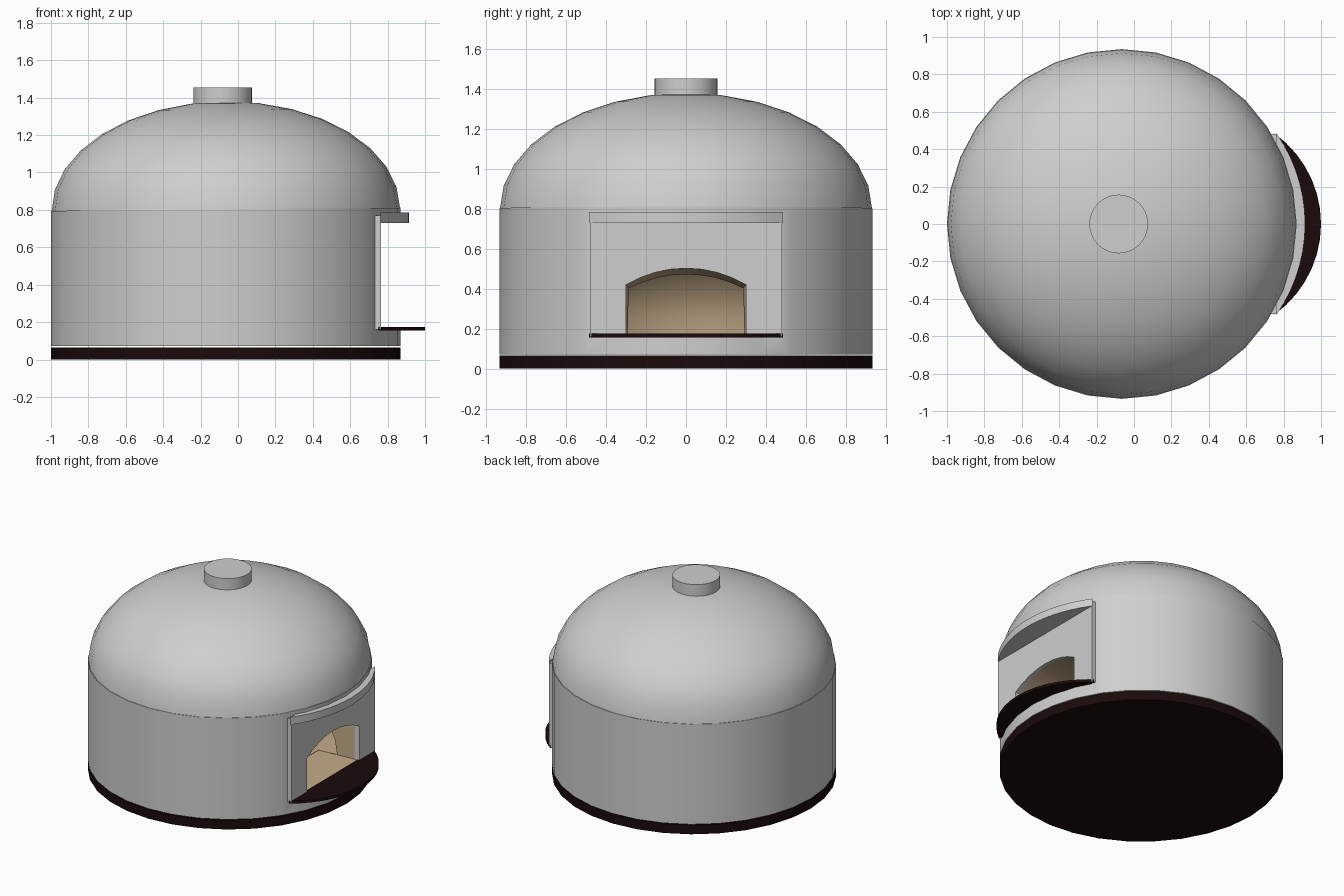
import bpy, bmesh, math
from mathutils import Vector

if "Cube" in bpy.data.objects:
    bpy.data.objects.remove(bpy.data.objects["Cube"])

CX, R = -0.065, 0.935   # oven axis and outer radius
SIDES = 32


def material(name, rgb):
    m = bpy.data.materials.new(name)
    m.diffuse_color = (*rgb, 1)
    m.use_nodes = True
    m.node_tree.nodes["Principled BSDF"].inputs["Base Color"].default_value = m.diffuse_color
    return m


GREY = material("light_grey", (0.62, 0.62, 0.62))
DARK = material("dark_brown", (0.011, 0.003, 0.003))
TAN = material("tan_brick", (0.55, 0.41, 0.25))


def finish(name, bm, mat):
    bmesh.ops.recalc_face_normals(bm, faces=bm.faces[:])
    me = bpy.data.meshes.new(name)
    bm.to_mesh(me)
    bm.free()
    me.materials.append(mat)
    ob = bpy.data.objects.new(name, me)
    bpy.context.collection.objects.link(ob)
    return ob


def loft(name, a, b, mat):
    """Closed solid between two matching loops of points."""
    bm = bmesh.new()
    va, vb = [bm.verts.new(p) for p in a], [bm.verts.new(p) for p in b]
    bm.faces.new(va)
    bm.faces.new(vb[::-1])
    for i in range(len(va)):
        j = (i + 1) % len(va)
        bm.faces.new((va[i], vb[i], vb[j], va[j]))
    return finish(name, bm, mat)


def revolve(name, profile, mat, cx=CX, tilt=None):
    """Closed solid of revolution; radius 0 at the end makes an apex."""
    bm = bmesh.new()
    rings = []
    for r, z in profile:
        n = SIDES if r > 1e-6 else 1
        rings.append([bm.verts.new((cx + r * math.cos(2 * math.pi * i / SIDES),
                                    r * math.sin(2 * math.pi * i / SIDES), z))
                      if n > 1 else bm.verts.new((cx, 0, z)) for i in range(n)])
    for lo, hi in zip(rings, rings[1:]):
        for i in range(SIDES):
            j = (i + 1) % SIDES
            if len(hi) == 1:
                bm.faces.new((lo[i], lo[j], hi[0]))
            else:
                bm.faces.new((lo[i], lo[j], hi[j], hi[i]))
    for ring in (rings[0], rings[-1]):
        if len(ring) > 1:
            bm.faces.new(ring)
    if tilt:
        for v in bm.verts:
            tilt(v)
    return finish(name, bm, mat)


def dome_profile(r, z0, h, steps=8):
    pts = [(r * math.cos(math.pi / 2 * k / steps), z0 + h * math.sin(math.pi / 2 * k / steps))
           for k in range(steps)]
    return pts + [(0, z0 + h)]


def arch(x, w, spring, top, bottom, n=8):
    """Arched doorway outline in the plane at x, from bottom right round to bottom left."""
    rise = top - spring
    rad = (w * w + rise * rise) / (2 * rise)
    half = math.asin(w / rad)
    pts = [(x, w, bottom)]
    for k in range(n + 1):
        t = half * (1 - 2 * k / n)
        pts.append((x, rad * math.sin(t), top - rad + rad * math.cos(t)))
    return pts + [(x, -w, bottom)]


def segment(x0, x1, w, z, n=14):
    """Circle segment: straight chord at x0, bulging out to x1."""
    d = x1 - x0
    rad = (w * w + d * d) / (2 * d)
    half = math.asin(w / rad)
    return [(x1 - rad + rad * math.cos(t), rad * math.sin(t), z)
            for t in (half * (2 * k / n - 1) for k in range(n + 1))]


def move_x(pts, x):
    return [(x, p[1], p[2]) for p in pts]


# Base disc
revolve("base", [(R, 0), (R, 0.065)], DARK)


# Round wall, its top very slightly tilted
def tilt_top(v):
    if v.co.z > 0.5:
        v.co.z += 0.009 * (v.co.x - CX)


body = revolve("oven_wall", [(R, 0.072), (R, 0.803)], GREY, tilt=tilt_top)

# Cutters: flat front, tapered doorway, baking chamber
box = [(0.75, -1, 0.16), (0.75, 1, 0.16), (0.75, 1, 0.765), (0.75, -1, 0.765)]
cutters = [
    loft("front_cutter", box, move_x(box, 1.2), GREY),
    loft("doorway_cutter", arch(0.80, 0.31, 0.425, 0.51, 0.17),
         arch(0.45, 0.28, 0.40, 0.465, 0.17), TAN),
    revolve("chamber_cutter", dome_profile(0.72, 0.172, 0.50), TAN),
]
bpy.context.view_layer.objects.active = body
for c in cutters:
    mod = body.modifiers.new("cut", "BOOLEAN")
    mod.operation = "DIFFERENCE"
    mod.solver = "EXACT"
    mod.material_mode = "TRANSFER"
    mod.object = c
    bpy.ops.object.modifier_apply(modifier=mod.name)
for c in cutters:
    bpy.data.objects.remove(c)


# Dome roof, tilted with the wall top
def tilt_dome(v):
    dx, dz = v.co.x - CX, v.co.z - 0.803
    v.co.x -= 0.009 * dz
    v.co.z += 0.009 * dx


revolve("dome", dome_profile(0.931, 0.803, 0.577), GREY, tilt=tilt_dome)

# Chimney stub
revolve("chimney", [(0.157, 1.34), (0.157, 1.453)], GREY, cx=-0.082)

# Flat front plate with the arched opening
outline = [(0.725, -0.48, 0.16), (0.725, -0.48, 0.77), (0.725, 0.48, 0.77),
           (0.725, 0.48, 0.16)] + arch(0.725, 0.30, 0.42, 0.503, 0.16)
loft("front_plate", outline, move_x(outline, 0.765), GREY)

# Curved hood above and shelf below the opening
loft("hood", segment(0.762, 0.915, 0.485, 0.73), segment(0.762, 0.915, 0.485, 0.785), GREY)
loft("shelf", segment(0.75, 1.0, 0.485, 0.155), segment(0.75, 1.0, 0.485, 0.175), DARK)

# Smooth round surfaces, sharp edges kept
bpy.ops.object.select_all(action="SELECT")
bpy.ops.object.shade_smooth_by_angle(angle=math.radians(30))
